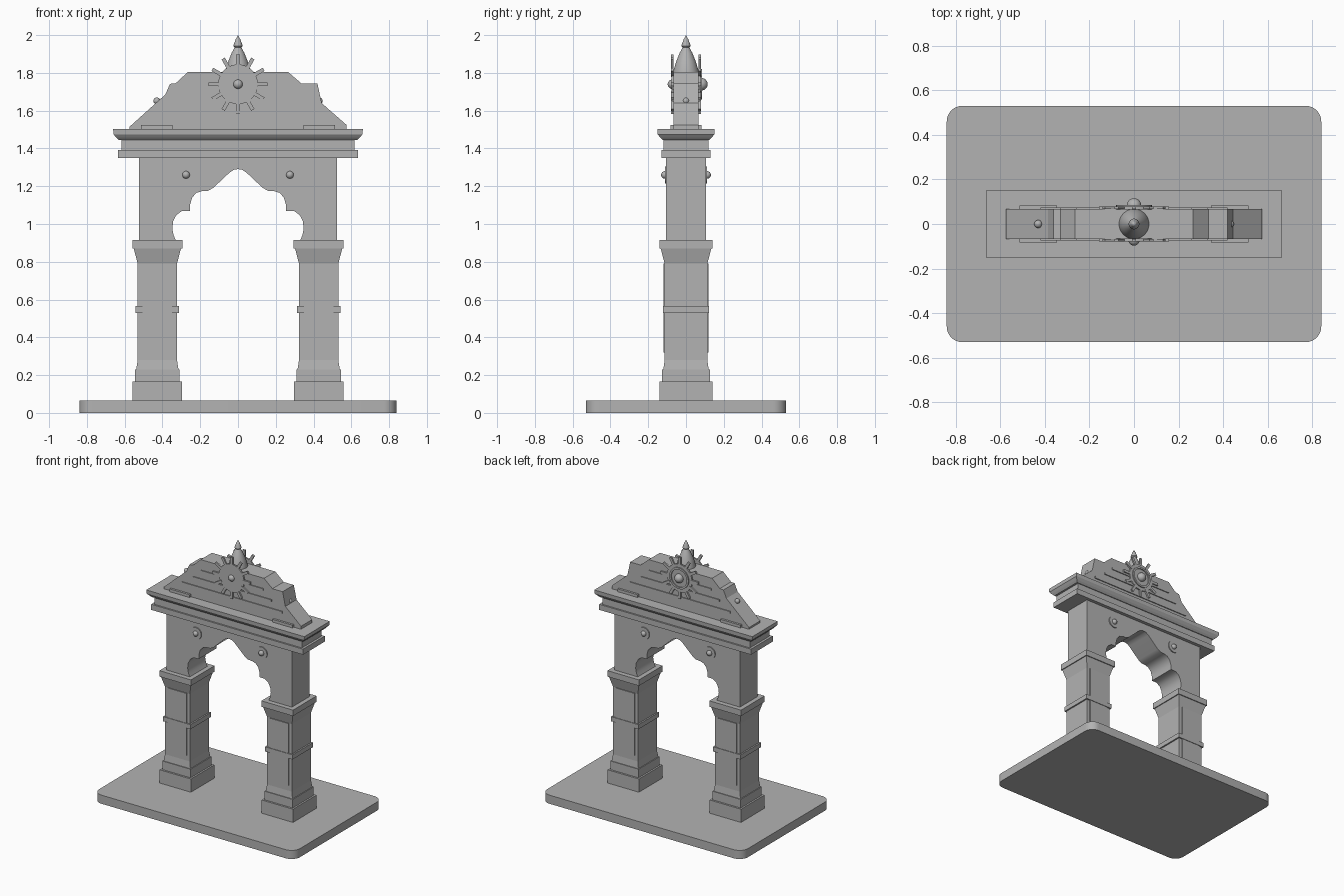
import bpy, bmesh, math
from mathutils import Matrix

cube = bpy.data.objects.get("Cube")
if cube:
    bpy.data.objects.remove(cube, do_unlink=True)

stone = bpy.data.materials.new("grey stone")
stone.use_nodes = True
stone.diffuse_color = (0.45, 0.45, 0.45, 1)
stone.node_tree.nodes["Principled BSDF"].inputs["Base Color"].default_value = (0.45, 0.45, 0.45, 1)


def finish(name, bm, smooth=False):
    bmesh.ops.recalc_face_normals(bm, faces=bm.faces[:])
    mesh = bpy.data.meshes.new(name)
    bm.to_mesh(mesh)
    bm.free()
    mesh.materials.append(stone)
    ob = bpy.data.objects.new(name, mesh)
    bpy.context.collection.objects.link(ob)
    if smooth:
        bpy.ops.object.select_all(action='DESELECT')
        ob.select_set(True)
        bpy.context.view_layer.objects.active = ob
        bpy.ops.object.shade_smooth_by_angle(angle=math.radians(35))
    return ob


def box(name, x0, x1, y0, y1, z0, z1):
    stack(name, (x0 + x1) / 2, [(z0, (x1 - x0) / 2, (y1 - y0) / 2),
                                (z1, (x1 - x0) / 2, (y1 - y0) / 2)], (y0 + y1) / 2)


def stack(name, cx, rows, cy=0):
    """Rectangular moulding: rows of (height, half width, half depth)."""
    bm = bmesh.new()
    rings = [[bm.verts.new((cx + sx * w, cy + sy * d, z))
              for sx, sy in ((-1, -1), (1, -1), (1, 1), (-1, 1))] for z, w, d in rows]
    for a, b in zip(rings, rings[1:]):
        for i in range(4):
            j = (i + 1) % 4
            bm.faces.new((a[i], a[j], b[j], b[i]))
    bm.faces.new(rings[0])
    bm.faces.new(rings[-1])
    return finish(name, bm)


def slab(name, outline, y0, y1, smooth=False):
    """Extrude an x-z outline from y0 to y1."""
    bm = bmesh.new()
    face = bm.faces.new([bm.verts.new((x, y0, z)) for x, z in outline])
    ext = bmesh.ops.extrude_face_region(bm, geom=[face])
    for v in ext["geom"]:
        if isinstance(v, bmesh.types.BMVert):
            v.co.y = y1
    return finish(name, bm, smooth)


def ball(name, x, y, z, r):
    bm = bmesh.new()
    bmesh.ops.create_uvsphere(bm, u_segments=20, v_segments=12, radius=r,
                              matrix=Matrix.Translation((x, y, z)))
    return finish(name, bm, True)


def lathe(name, profile, matrix=Matrix(), n=32):
    """Spin (radius, height) points around z."""
    bm = bmesh.new()
    vs = [bm.verts.new((r, 0, z)) for r, z in profile]
    es = [bm.edges.new(p) for p in zip(vs, vs[1:])]
    bmesh.ops.spin(bm, geom=vs + es, cent=(0, 0, 0), axis=(0, 0, 1),
                   angle=math.tau, steps=n, use_duplicate=False)
    bmesh.ops.remove_doubles(bm, verts=bm.verts[:], dist=1e-5)
    bmesh.ops.transform(bm, matrix=matrix, verts=bm.verts[:])
    return finish(name, bm, True)


def facing(x, y, z, side):
    return Matrix.Translation((x, y, z)) @ Matrix.Rotation(-side * math.pi / 2, 4, 'X')


# Rounded ground slab
bm = bmesh.new()
corner, hx, hy = 0.07, 0.84, 0.53
ring = []
for k, (sx, sy) in enumerate(((1, 1), (-1, 1), (-1, -1), (1, -1))):
    for i in range(9):
        a = (k + i / 8) * math.pi / 2
        ring.append(bm.verts.new((sx * (hx - corner) + corner * math.cos(a),
                                  sy * (hy - corner) + corner * math.sin(a), 0)))
base = bm.faces.new(ring)
ext = bmesh.ops.extrude_face_region(bm, geom=[base])
for v in ext["geom"]:
    if isinstance(v, bmesh.types.BMVert):
        v.co.z = 0.065
finish("ground_slab", bm, True)

# Pillars with plinth, shaft, band, panels and flared capital
for s, side in ((1, "left"), (-1, "right")):
    cx = s * 0.427
    stack(side + "_pillar", cx, [
        (0.06, 0.131, 0.14), (0.165, 0.131, 0.14), (0.165, 0.118, 0.126),
        (0.23, 0.118, 0.126), (0.23, 0.112, 0.12), (0.28, 0.104, 0.113),
        (0.79, 0.104, 0.113), (0.87, 0.125, 0.134), (0.87, 0.132, 0.141),
        (0.915, 0.132, 0.141)])
    stack(side + "_pillar_band", cx, [(0.53, 0.115, 0.123), (0.565, 0.115, 0.123)])
    for f in (-1, 1):
        for z0, z1 in ((0.32, 0.53), (0.565, 0.79)):
            box(side + "_shaft_panel", cx - 0.078, cx + 0.078,
                f * 0.114 - 0.005, f * 0.114 + 0.005, z0, z1)

# Cusped arch wall
half = [(0.525, 1.35), (0.525, 0.91), (0.327, 0.91), (0.341, 0.94), (0.348, 0.975),
        (0.343, 1.015), (0.326, 1.048), (0.298, 1.068), (0.255, 1.07), (0.253, 1.105),
        (0.243, 1.14), (0.22, 1.165), (0.19, 1.174), (0.158, 1.176), (0.13, 1.192),
        (0.045, 1.272), (0.022, 1.287)]
slab("arch_wall", half + [(0, 1.291)] + [(-x, z) for x, z in reversed(half)],
     -0.105, 0.105, True)

# Round bosses on the arch
for x in (-0.275, 0.275):
    for f in (-1, 1):
        lathe("arch_boss_disc", [(0, 0), (0.045, 0), (0.045, 0.008), (0, 0.008)],
              facing(x, f * 0.104, 1.26, f))
        ball("arch_boss", x, f * 0.112, 1.26, 0.02)

# Stepped cornice
stack("cornice", 0, [(1.35, 0.635, 0.13), (1.392, 0.635, 0.13), (1.392, 0.617, 0.118),
                     (1.445, 0.617, 0.118), (1.445, 0.632, 0.124), (1.458, 0.645, 0.137),
                     (1.475, 0.659, 0.15), (1.502, 0.661, 0.152)])

# Stepped pediment
slab("pediment", [(-0.574, 1.5), (-0.574, 1.515), (-0.385, 1.685), (-0.36, 1.742),
                  (-0.33, 1.745), (-0.265, 1.805), (0.265, 1.805), (0.335, 1.745),
                  (0.42, 1.745), (0.443, 1.64), (0.574, 1.525), (0.574, 1.5)],
     -0.067, 0.067)
for x in (-0.43, 0.43):
    box("pediment_foot", x - 0.084, x + 0.084, -0.083, 0.083, 1.5, 1.523)
    ball("slope_boss", x * 1.0, 0, 1.652, 0.018)

# Pediment strips and spoked wheels on both faces
for f in (-1, 1):
    for z, w in ((1.59, 0.42), (1.655, 0.33), (1.72, 0.26)):
        box("pediment_strip", -w, w, f * 0.069 - 0.005, f * 0.069 + 0.005, z - 0.007, z + 0.007)
    lathe("wheel_disc", [(0, 0), (0.105, 0), (0.105, 0.012), (0, 0.012)],
          facing(0, f * 0.066, 1.74, f))
    bm = bmesh.new()
    for i in range(12):
        m = (Matrix.Translation((0, f * 0.073, 1.74)) @ Matrix.Rotation(i * math.tau / 12, 4, 'Y')
             @ Matrix.Translation((0, 0, 0.125)) @ Matrix.Diagonal((0.02, 0.012, 0.064, 1)))
        bmesh.ops.create_cube(bm, size=1, matrix=m)
    finish("wheel_spokes", bm)
ball("front_wheel_hub", 0, -0.072, 1.74, 0.025)
ball("back_wheel_hub", 0, 0.082, 1.74, 0.033)
lathe("back_wheel_ring", [(0.066, 0), (0.066, 0.02), (0.08, 0.02), (0.08, 0), (0.066, 0)],
      facing(0, 0.066, 1.74, 1))

# Finial on top
lathe("finial", [(0, 1.79), (0.068, 1.79), (0.067, 1.81), (0.052, 1.86), (0.034, 1.905),
                 (0.018, 1.935), (0.024, 1.942), (0.022, 1.952), (0.012, 1.978), (0, 2.0)])
